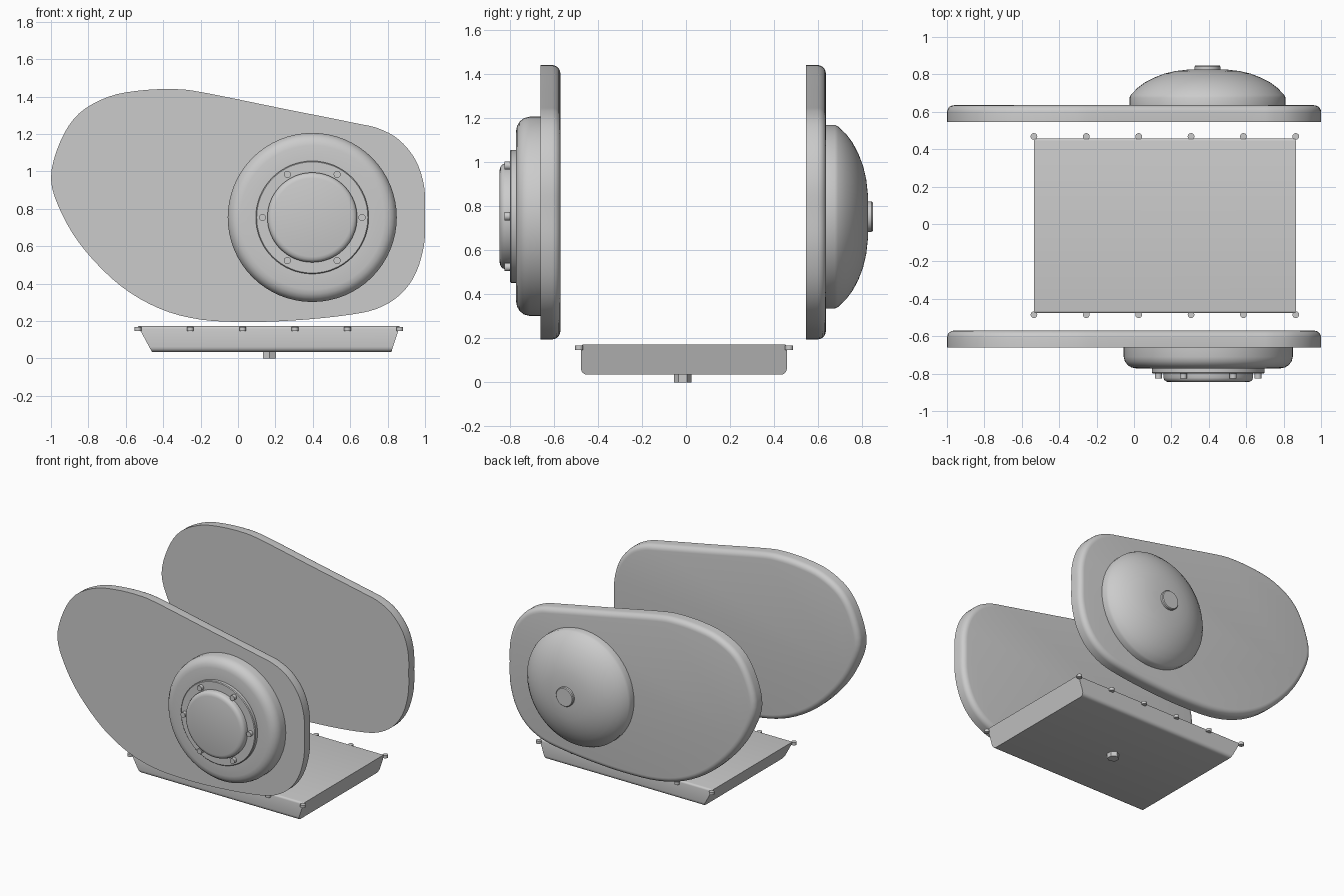
import bpy, bmesh, math
from mathutils import Vector, Matrix

if "Cube" in bpy.data.objects:
    bpy.data.objects.remove(bpy.data.objects["Cube"], do_unlink=True)

GREY = (0.6, 0.6, 0.6, 1)
metal = bpy.data.materials.new("grey_metal")
metal.use_nodes = True
metal.diffuse_color = GREY
metal.node_tree.nodes["Principled BSDF"].inputs["Base Color"].default_value = GREY


def finish(name, bm, angle=35):
    bmesh.ops.recalc_face_normals(bm, faces=bm.faces)
    mesh = bpy.data.meshes.new(name)
    bm.to_mesh(mesh)
    bm.free()
    mesh.materials.append(metal)
    obj = bpy.data.objects.new(name, mesh)
    bpy.context.collection.objects.link(obj)
    bpy.ops.object.select_all(action='DESELECT')
    obj.select_set(True)
    bpy.context.view_layer.objects.active = obj
    bpy.ops.object.shade_smooth_by_angle(angle=math.radians(angle))
    return obj


def smooth_loop(points, steps=4):
    """Closed Catmull-Rom curve through the points."""
    pts = [Vector(p) for p in points]
    n = len(pts)
    out = []
    for i in range(n):
        a, b, c, d = (pts[(i + k) % n] for k in (-1, 0, 1, 2))
        for s in range(steps):
            t = s / steps
            out.append(0.5 * (2 * b + (c - a) * t + (2 * a - 5 * b + 4 * c - d) * t * t
                              + (3 * b - a - 3 * c + d) * t ** 3))
    return out


def extrude_outline(outline, to_point, offset):
    """Solid from a flat outline; returns the bmesh and its far face."""
    bm = bmesh.new()
    face = bm.faces.new([bm.verts.new(to_point(p)) for p in outline])
    geom = bmesh.ops.extrude_face_region(bm, geom=[face], use_keep_orig=True)["geom"]
    bmesh.ops.translate(bm, vec=offset, verts=[g for g in geom if isinstance(g, bmesh.types.BMVert)])
    far = next(g for g in geom if isinstance(g, bmesh.types.BMFace))
    return bm, far


def lathe(name, centre, profile, segments=64):
    """Turned part about the y axis; profile holds (radius, y)."""
    cx, cz = centre
    bm = bmesh.new()
    rings = []
    for r, y in profile:
        rings.append([bm.verts.new((cx + r * math.cos(a), y, cz + r * math.sin(a)))
                      for a in (2 * math.pi * i / segments for i in range(segments))])
    for lo, hi in zip(rings, rings[1:]):
        for i in range(segments):
            j = (i + 1) % segments
            bm.faces.new((lo[i], lo[j], hi[j], hi[i]))
    bm.faces.new(rings[0])
    bm.faces.new(rings[-1])
    return finish(name, bm)


def cylinder(name, centre, radius, depth, sides=16, along_y=False):
    bm = bmesh.new()
    turn = Matrix.Rotation(math.pi / 2, 4, 'X') if along_y else Matrix()
    bmesh.ops.create_cone(bm, cap_ends=True, segments=sides, radius1=radius, radius2=radius,
                          depth=depth, matrix=Matrix.Translation(centre) @ turn)
    return finish(name, bm)


# Side covers: egg-shaped plates, rounded on the +y rim
OUTLINE = [(-1, .96), (-.95, 1.16), (-.85, 1.31), (-.69, 1.4), (-.52, 1.433), (-.34, 1.44),
           (-.19, 1.423), (.22, 1.34), (.62, 1.26), (.75, 1.23), (.86, 1.17), (.95, 1.06),
           (.995, .92), (1, .77), (.995, .61), (.95, .455), (.866, .34), (.74, .265), (.57, .23),
           (.32, .205), (.06, .195), (-.2, .208), (-.42, .267), (-.63, .39), (-.82, .58),
           (-.94, .77)]
for name, y0 in (("front_cover", -.66), ("back_cover", .545)):
    bm, far = extrude_outline(smooth_loop(OUTLINE), lambda p: (p.x, y0, p.y), (0, .09, 0))
    bmesh.ops.bevel(bm, geom=list(far.edges), offset=.038, segments=5, profile=.5,
                    affect='EDGES', clamp_overlap=True)
    finish(name, bm)

# Front clutch housing: drum, flange ring and raised centre cap
HUB = (.397, .754)
lathe("clutch_drum", HUB, [(.452, -.65), (.452, -.71), (.446, -.735), (.43, -.755), (.41, -.767),
                           (.385, -.772), (.30, -.772)])
lathe("clutch_flange", HUB, [(.302, -.76), (.302, -.794), (.297, -.799), (.24, -.799)])
lathe("clutch_cap", HUB, [(.24, -.79), (.24, -.822), (.235, -.834), (.225, -.842), (.21, -.846)])
for i in range(6):
    a = i * math.pi / 3
    cylinder(f"clutch_bolt_{i + 1}",
             (HUB[0] + .266 * math.cos(a), -.81, HUB[1] + .266 * math.sin(a)),
             .019, .03, along_y=True)

# Rear domed housing with a small centre boss
DOME = (.393, .752)
lathe("rear_dome", DOME, [(.417, .625), (.417, .675), (.41, .69), (.375, .727), (.335, .757),
                          (.285, .783), (.23, .804), (.17, .818), (.1, .826), (.03, .828)])
lathe("rear_boss", DOME, [(.069, .81), (.069, .842), (.064, .848)], 32)

# Oil pan: tray with sloping ends and rounded long edges
SECTION = [(-.535, .173), (.865, .173), (.82, .035), (-.46, .035)]
bm, far = extrude_outline([Vector(p) for p in SECTION], lambda p: (p.x, -.477, p.y), (0, .935, 0))
for z, radius in ((.035, .028), (.173, .014)):
    rim = [e for e in bm.edges if all(abs(v.co.z - z) < .001 for v in e.verts)
           and abs(e.verts[0].co.y - e.verts[1].co.y) < .001]
    bmesh.ops.bevel(bm, geom=rim, offset=radius, segments=4, profile=.5, affect='EDGES')
finish("oil_pan", bm, 30)

# Pan bolts along both long sides, and the drain plug
for side, y in (("front", -.485), ("back", .468)):
    for i in range(6):
        cylinder(f"pan_bolt_{side}_{i + 1}", (-.535 + .28 * i, y, .158), .018, .02)
cylinder("drain_plug", (.168, -.015, .02), .04, .04, sides=6)
